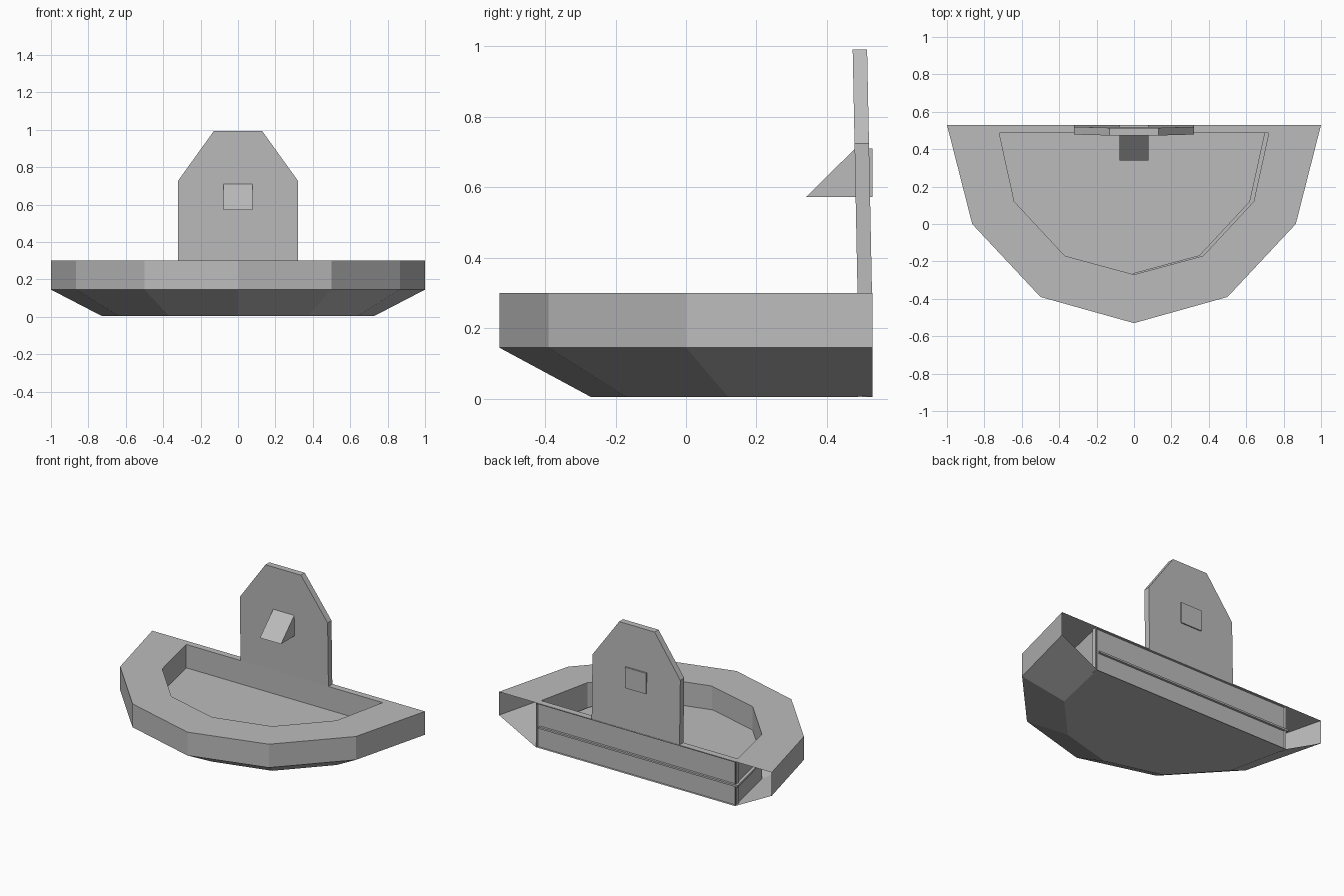
import bpy
import bmesh

if "Cube" in bpy.data.objects:
    bpy.data.objects.remove(bpy.data.objects["Cube"], do_unlink=True)

stone = bpy.data.materials.new("grey stone")
stone.use_nodes = True
COLOUR = (0.5, 0.5, 0.5, 1)
stone.diffuse_color = COLOUR
stone.node_tree.nodes["Principled BSDF"].inputs["Base Color"].default_value = COLOUR


def finish(name, bm):
    bmesh.ops.recalc_face_normals(bm, faces=bm.faces)
    mesh = bpy.data.meshes.new(name)
    bm.to_mesh(mesh)
    bm.free()
    mesh.materials.append(stone)
    obj = bpy.data.objects.new(name, mesh)
    bpy.context.collection.objects.link(obj)
    return obj


def mirror_path(half):
    """Complete a path that ends on the centre line."""
    return half + [(-x, y) for x, y in reversed(half[:-1])]


def ring(bm, path, z):
    return [bm.verts.new((x, y, z)) for x, y in path]


def bridge(bm, a, b):
    for i in range(len(a) - 1):
        bm.faces.new((a[i], a[i + 1], b[i + 1], b[i]))


def prism(name, near, far):
    """Solid between two matching outlines."""
    bm = bmesh.new()
    a = [bm.verts.new(p) for p in near]
    b = [bm.verts.new(p) for p in far]
    bm.faces.new(a)
    bm.faces.new(b)
    bridge(bm, a + a[:1], b + b[:1])
    return finish(name, bm)


BACK, TOP, MID, BASE = 0.53, 0.30, 0.145, 0.005
outer = mirror_path([(1, BACK), (0.865, 0), (0.5, -0.39), (0, -0.53)])
inner = mirror_path([(0.73, BACK), (0.64, 0.12), (0.37, -0.17), (0, -0.27)])

# Basin shell, open at the back
bm = bmesh.new()
rings = [ring(bm, inner, BASE), ring(bm, inner, TOP), ring(bm, outer, TOP),
         ring(bm, outer, MID), ring(bm, inner, BASE)]
for a, b in zip(rings, rings[1:]):
    bridge(bm, a, b)
bm.faces.new(rings[-1])
finish("basin_shell", bm)

# Basin floor, set slightly to one side
floor = [(x - 0.02, y) for x, y in inner]
prism("basin_floor", [(x, y, MID - 0.012) for x, y in floor],
      [(x, y, MID) for x, y in floor])

# Low rear wall
wall = [(-0.73, BASE), (0.73, BASE), (0.73, TOP), (-0.73, TOP)]
prism("rear_wall", [(x, 0.487, z) for x, z in wall],
      [(x, 0.515, z) for x, z in wall])
wall_cap = [(-0.73, 0.487), (0.73, 0.487), (0.73, BACK), (-0.73, BACK)]
prism("rear_wall_cap", [(x, y, TOP - 0.006) for x, y in wall_cap],
      [(x, y, TOP) for x, y in wall_cap])

# Upright back plate with clipped corners, leaning forward
right = [(0.322, TOP - 0.005), (0.322, 0.725), (0.13, 0.992)]
plate = right + [(-x, z) for x, z in reversed(right)]


def lean(z):
    return -0.02 * (z - TOP)


prism("back_plate", [(x, 0.487 + lean(z), z) for x, z in plate],
      [(x, 0.528 + lean(z), z) for x, z in plate])

# Wedge spout passing through the plate
spout = [(0.34, 0.572), (BACK, 0.572), (BACK, 0.71), (0.48, 0.71)]
prism("spout", [(-0.077, y, z) for y, z in spout],
      [(0.077, y, z) for y, z in spout])
